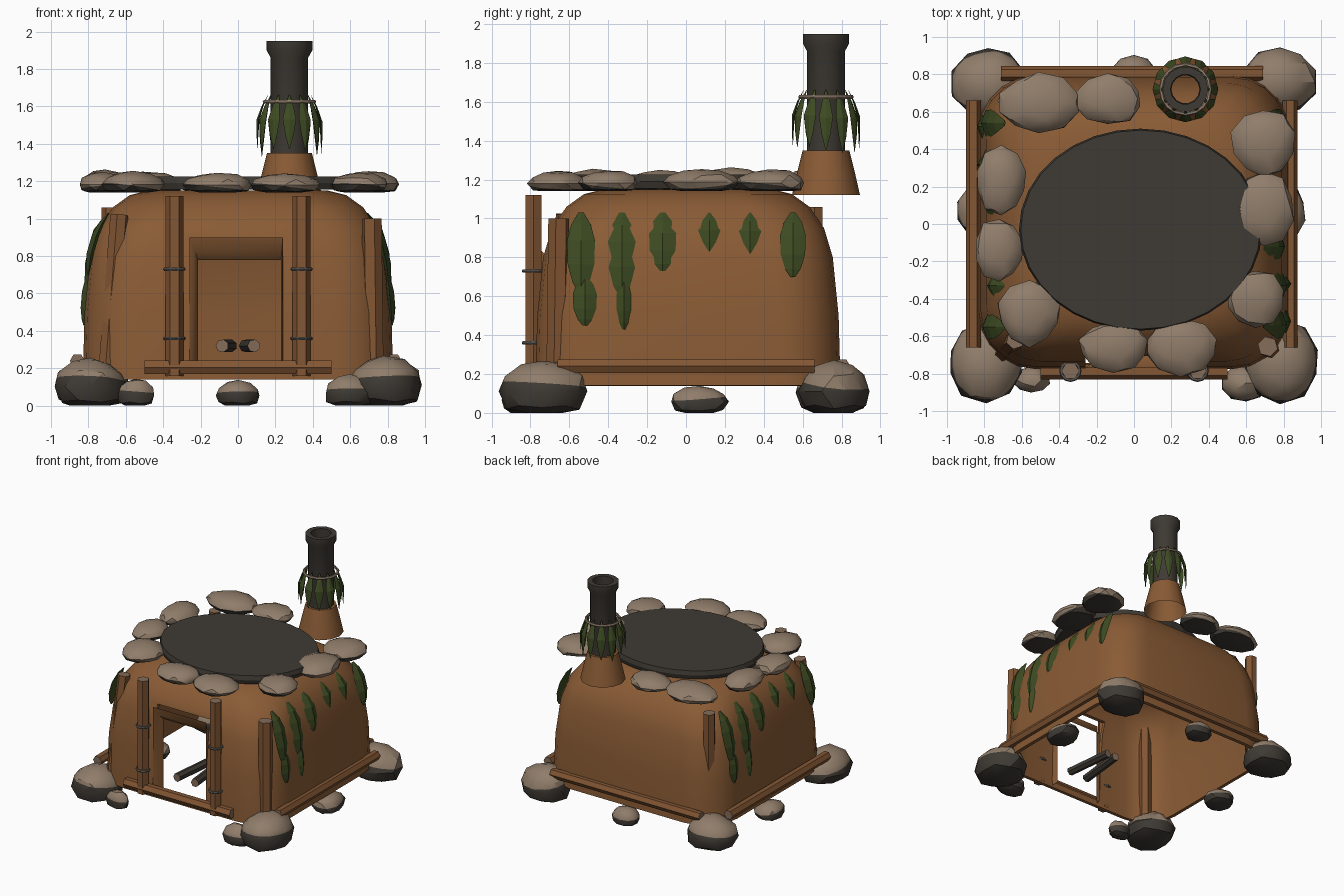
import bpy, bmesh, random
from math import sin, cos, pi
from mathutils import Vector

random.seed(4)
if "Cube" in bpy.data.objects:
    bpy.data.objects.remove(bpy.data.objects["Cube"])


def material(name, rgb):
    m = bpy.data.materials.new(name)
    m.use_nodes = True
    m.diffuse_color = (*rgb, 1)
    bsdf = m.node_tree.nodes["Principled BSDF"]
    bsdf.inputs["Base Color"].default_value = (*rgb, 1)
    bsdf.inputs["Roughness"].default_value = 0.9
    return m


clay = material("clay", (.255, .106, .036))
wood = material("wood", (.225, .092, .033))
cut_wood = material("cut wood", (.23, .15, .1))
stone = material("stone", (.28, .205, .145))
charcoal = material("charcoal", (.049, .042, .034))
leaf_green = material("leaf green", (.047, .07, .016))
rope = material("rope", (.3, .22, .16))
wire = material("wire", (.11, .105, .095))


def finish(name, bm, mats, smooth=None):
    mesh = bpy.data.meshes.new(name)
    bm.to_mesh(mesh)
    bm.free()
    for m in mats:
        mesh.materials.append(m)
    ob = bpy.data.objects.new(name, mesh)
    bpy.context.collection.objects.link(ob)
    if smooth:
        bpy.ops.object.select_all(action='DESELECT')
        bpy.context.view_layer.objects.active = ob
        ob.select_set(True)
        bpy.ops.object.shade_smooth_by_angle(angle=smooth)
    return ob


def loft(bm, rings, close=True):
    """Bridge successive rings of points with quads."""
    rows = [[bm.verts.new(p) for p in r] for r in rings]
    n = len(rows[0])
    for a, b in zip(rows, rows[1:]):
        for i in range(n if close else n - 1):
            j = (i + 1) % n
            bm.faces.new((a[i], a[j], b[j], b[i]))
    return rows


def circle(cx, cy, z, rx, ry, n):
    return [(cx + rx * cos(2 * pi * i / n), cy + ry * sin(2 * pi * i / n), z) for i in range(n)]


# Clay shell: rounded square rings, open underneath, (height, half width, corner radius)
WALL = [(.14, .83, .3), (.5, .82, .3), (.8, .79, .3), (.95, .745, .3),
        (1.06, .67, .3), (1.125, .58, .3), (1.15, .48, .3)]


def wall_x(z):
    for (z0, a, _), (z1, b, _) in zip(WALL, WALL[1:]):
        if z <= z1:
            return a + (b - a) * (z - z0) / (z1 - z0)
    return WALL[-1][1]


def rounded_square(z, h, r):
    pts = []
    for k in range(4):
        cx = (h - r) * (1 if k in (0, 3) else -1)
        cy = (h - .045 - r) * (1 if k < 2 else -1)
        for i in range(6):
            a = (k + i / 5) * pi / 2
            pts.append((cx + r * cos(a), cy + r * sin(a) + .01, z))
    return pts


bm = bmesh.new()
rows = loft(bm, [rounded_square(*w) for w in WALL])
bm.faces.new(rows[-1])
bmesh.ops.recalc_face_normals(bm, faces=bm.faces)
shell = finish("clay_shell", bm, [clay])
shell.modifiers.new("thickness", 'SOLIDIFY').thickness = .03

# Doorway cut out of the front wall
bm = bmesh.new()
bmesh.ops.create_cube(bm, size=1)
for v in bm.verts:
    v.co = (v.co.x * .5 - .01, v.co.y * .5 - .8, .545 + v.co.z * .71)
cutter = finish("door_cutter", bm, [clay])
cutter.hide_render = True
cut = shell.modifiers.new("door", 'BOOLEAN')
cut.object, cut.operation, cut.solver = cutter, 'DIFFERENCE', 'EXACT'
bpy.ops.object.select_all(action='DESELECT')
bpy.context.view_layer.objects.active = shell
shell.select_set(True)
for m in list(shell.modifiers):
    bpy.ops.object.modifier_apply(modifier=m.name)
bpy.data.objects.remove(cutter)
bpy.ops.object.shade_smooth_by_angle(angle=.6)

# Tapered door reveal
bm = bmesh.new()
loft(bm, [[(l, y, .16), (l, y, t), (r, y, t), (r, y, .16)]
          for l, r, t, y in ((-.26, .24, .9, -.77), (-.235, .235, .84, -.75), (-.215, .23, .78, -.69))], False)
finish("door_reveal", bm, [clay], .9)


# Wooden logs with pale cut ends
def log(name, p, q, r, body=wood, sides=6):
    p, q = Vector(p), Vector(q)
    turn = (q - p).to_track_quat('Z', 'Y')
    bm = bmesh.new()
    rows = loft(bm, [[c + turn @ Vector(o) for o in circle(0, 0, 0, r, r, sides)] for c in (p, q)])
    for row in rows:
        bm.faces.new(row).material_index = 1
    bmesh.ops.recalc_face_normals(bm, faces=bm.faces)
    return finish(name, bm, [body, cut_wood])


for side, s in (("right", -1), ("left", 1)):
    x = s * .34
    log(f"{side}_door_post", (x, -.785, .16), (x, -.785, 1.12), .048)
    for z in (.36, .73):
        bpy.ops.mesh.primitive_torus_add(location=(x, -.785, z), major_radius=.05, minor_radius=.01,
                                         major_segments=12, minor_segments=6)
        ring = bpy.context.object
        ring.name = f"{side}_post_wire"
        ring.data.materials.append(wire)
    x = s * .847 - .012
    log(f"{side}_rail", (x, -.66, .24), (x, .66, .24), .04)
log("left_front_corner_post", (.725, -.665, .2), (.715, -.655, 1.0), .055)
log("right_front_corner_post", (-.7, -.69, .16), (-.635, -.62, 1.02), .05)
log("right_back_corner_post", (-.68, .66, .2), (-.68, .66, 1.06), .05)
log("front_rail", (-.5, -.79, .205), (.5, -.79, .205), .042)
log("back_rail", (-.71, .805, .24), (.69, .805, .24), .04)

# Firewood
for i, (x0, x1) in enumerate(((-.085, -.04), (.085, .04))):
    log(f"firewood_{i + 1}", (x0, -.7, .32), (x1, -.28, .32), .035, charcoal, 7)


# Stones: pale above, charcoal beneath a slightly tilted line
def rock(name, x, y, rx, ry, z0, z1, sink, line):
    bm = bmesh.new()
    bmesh.ops.create_icosphere(bm, subdivisions=2, radius=1.03)
    phase = [random.uniform(0, 6) for _ in range(2)]
    half = (z1 - z0) / (2 - sink)
    for v in bm.verts:
        k = 1 + .05 * sin(3 * v.co.x + phase[0]) + .05 * sin(3 * v.co.y + phase[1]) + random.uniform(-.04, .02)
        c = v.co * k
        v.co = (x + rx * c.x, y + ry * c.y, min(z1 + .01, max(z0, z1 - half + half * c.z)))
    bmesh.ops.dissolve_degenerate(bm, dist=.001, edges=bm.edges)
    level = Vector((x, y, z0 + (z1 - z0) * line))
    up = Vector((random.uniform(-.15, .15), random.uniform(-.15, .15), 1))
    bmesh.ops.bisect_plane(bm, geom=bm.verts[:] + bm.edges[:] + bm.faces[:], plane_co=level, plane_no=up)
    for f in bm.faces:
        f.material_index = int((f.calc_center_median() - level).dot(up) < 0)
    finish(name, bm, [stone, charcoal], .5)


ROOF = [(-.51, .65, .22, .16), (-.14, .67, .18, .13), (.69, .43, .17, .18), (.70, .08, .15, .19),
        (-.71, .23, .14, .17), (-.72, -.14, .13, .16), (-.56, -.48, .17, .17),
        (-.11, -.66, .19, .13), (.25, -.66, .2, .14), (.65, -.4, .15, .15)]
for i, r in enumerate(ROOF):
    rock(f"roof_stone_{i + 1}", *r, 1.14, random.uniform(1.24, 1.27), .35, .28)
GROUND = [(-.79, -.74, .21, .2, .25), (.78, -.74, .21, .21, .27), (-.78, .75, .19, .2, .25),
          (.78, .76, .19, .19, .27), (-.55, -.83, .1, .07, .14), (.6, -.85, .13, .1, .16),
          (0, .8, .12, .1, .13), (.8, .07, .11, .15, .14), (-.83, .07, .11, .14, .13)]
for i, (x, y, rx, ry, top) in enumerate(GROUND):
    rock(f"ground_stone_{i + 1}", x, y, rx, ry, 0, top, .3, .54)

# Dark oval roof plate
bm = bmesh.new()
rows = loft(bm, [circle(.035, -.03, z, .65 * k, .54 * k, 32) for z, k in ((1.155, .98), (1.19, 1), (1.225, .985))])
for row in (rows[0], rows[-1]):
    bm.faces.new(row)
bmesh.ops.recalc_face_normals(bm, faces=bm.faces)
finish("roof_plate", bm, [charcoal])

# Chimney: clay collar and hollow pipe
CX, CY = .275, .72


def tube(name, mat, profile, n):
    bm = bmesh.new()
    loft(bm, [circle(CX, CY, z, r, r, n) for r, z in profile])
    finish(name, bm, [mat], .7)


tube("chimney_collar", clay, [(.175, 1.12), (.15, 1.23), (.12, 1.35), (.08, 1.35)], 12)
tube("chimney_pipe", charcoal, [(.1, 1.33), (.1, 1.86), (.122, 1.9), (.122, 1.95), (.08, 1.95), (.075, 1.35)], 14)
bpy.ops.mesh.primitive_torus_add(location=(CX, CY, 1.625), major_radius=.132, minor_radius=.011,
                                 major_segments=16, minor_segments=6)
bpy.context.object.name = "chimney_rope"
bpy.context.object.data.materials.append(rope)

# Leaves: folded blades laid out by a placing function (across, outward, height)
BROAD = ((0, .2), (.15, .7), (.35, 1), (.65, .95), (.88, .6), (1, .2))
POINTED = ((0, .08), (.2, .6), (.45, 1), (.75, .6), (1, .05))


def leaf(bm, place, top, bottom, width, ridge, outline):
    rings = []
    for t, w in outline:
        z = top + (bottom - top) * t
        rings.append([place(-width * w, 0, z, t), place(0, ridge * w, z, t),
                      place(width * w, 0, z, t), place(0, -ridge * w * .6, z, t)])
    loft(bm, rings)


HANGING = [(-.54, 1.03, .62, .072), (-.33, 1.03, .6, .072), (-.12, 1.03, .73, .07), (.12, 1.03, .83, .058),
           (.33, 1.03, .82, .058), (.55, 1.03, .7, .066), (-.52, .7, .45, .062), (-.32, .7, .43, .038)]
for side, s in (("left", 1), ("right", -1)):
    bm = bmesh.new()
    for y, top, bottom, w in HANGING:
        leaf(bm, lambda u, o, z, t: (s * (wall_x(z) + o), s * (y + u), z), top, bottom, w, .025,
             BROAD if top - bottom > .22 else POINTED)
    bmesh.ops.recalc_face_normals(bm, faces=bm.faces)
    finish(f"{side}_wall_leaves", bm, [leaf_green])

bm = bmesh.new()
for i in range(12):
    a = 2 * pi * i / 12

    def around(u, o, z, t):
        r = .115 + .055 * sin(min(t, .6) / .6 * pi / 2) + o
        return (CX + r * cos(a) - u * sin(a), CY + r * sin(a) + u * cos(a), z)
    leaf(bm, around, 1.66, random.uniform(1.33, 1.38), .036, .01, POINTED)
bmesh.ops.recalc_face_normals(bm, faces=bm.faces)
finish("chimney_leaves", bm, [leaf_green])
